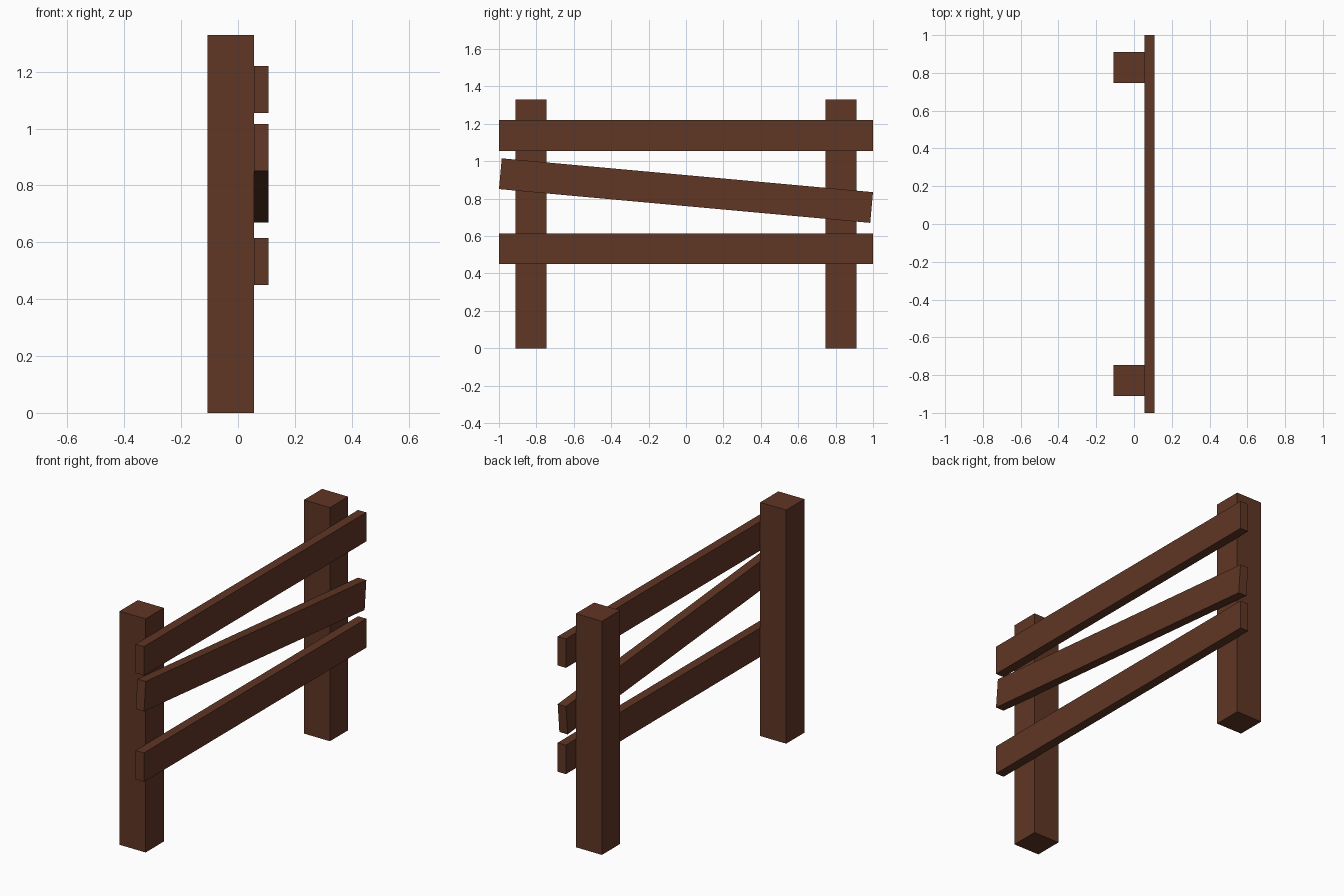
import bpy, math
from mathutils import Matrix

if "Cube" in bpy.data.objects:
    bpy.data.objects.remove(bpy.data.objects["Cube"])

wood = bpy.data.materials.new("dark_brown_wood")
wood.diffuse_color = (0.117, 0.037, 0.018, 1)
wood.use_nodes = True
wood.node_tree.nodes["Principled BSDF"].inputs["Base Color"].default_value = wood.diffuse_color


def box(name, center, size, tilt=0.0):
    """Box with given size, turned about x by tilt."""
    bpy.ops.mesh.primitive_cube_add(size=1)
    ob = bpy.context.object
    ob.name = name
    ob.data.transform(Matrix.Diagonal((*size, 1)))
    ob.location = center
    ob.rotation_euler.x = tilt
    ob.data.materials.append(wood)
    return ob


# Two square posts
for side, label in ((-1, "front"), (1, "back")):
    box(label + "_post", (-0.026, side * 0.829, 0.665), (0.164, 0.164, 1.33))

# Level rails on the right side of the posts
box("lower_rail", (0.082, 0, 0.5325), (0.052, 2.0, 0.165))
box("upper_rail", (0.082, 0, 1.1375), (0.052, 2.0, 0.165))

# Slanted middle rail
box("slanted_rail", (0.082, 0, 0.843), (0.052, 1.993, 0.165), math.radians(-5.2))
